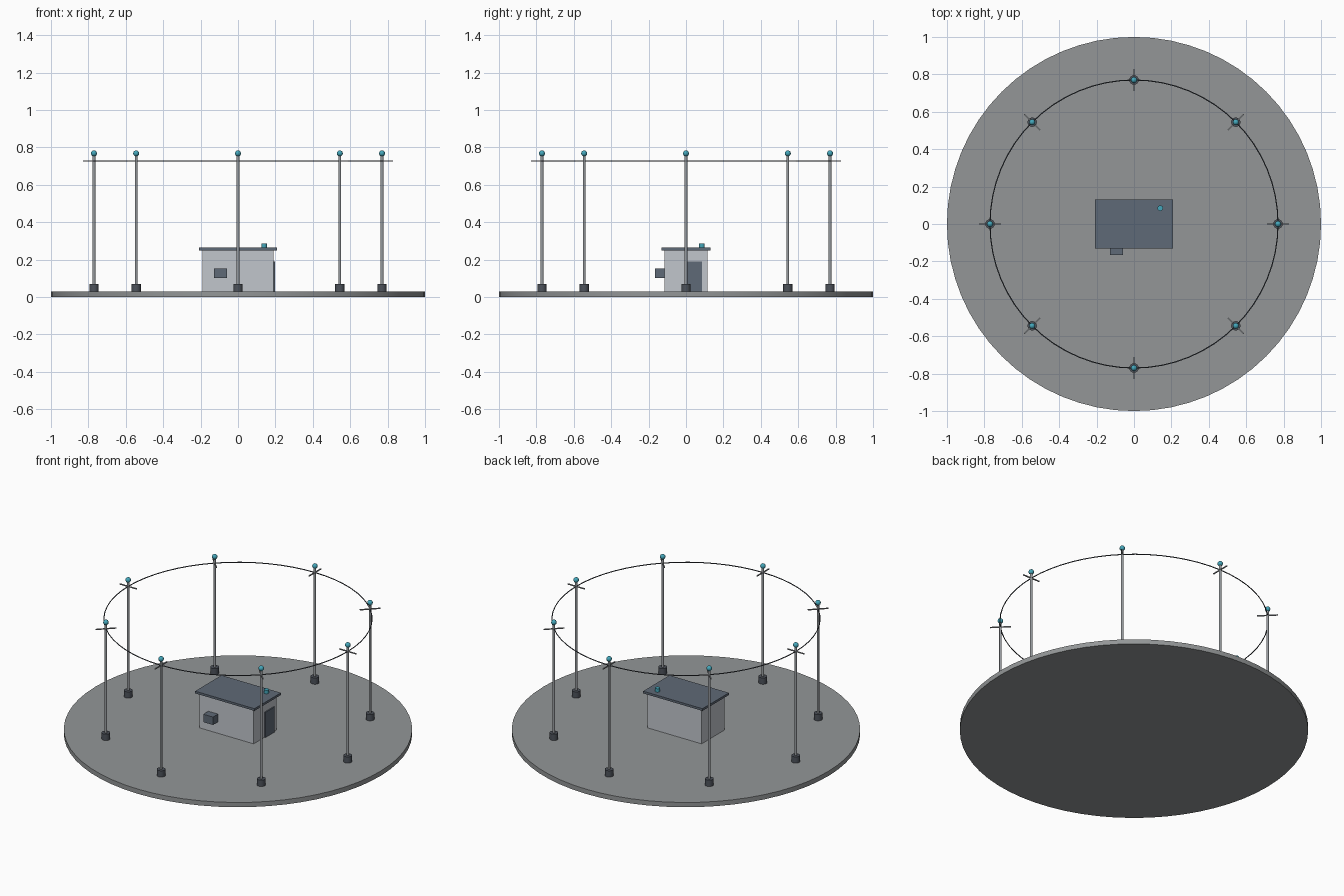
import bpy
import math
from mathutils import Vector

cube = bpy.data.objects.get("Cube")
if cube:
    bpy.data.objects.remove(cube, do_unlink=True)


def material(name, srgb):
    color = [(c / 255) ** 2.2 for c in srgb] + [1]
    mat = bpy.data.materials.new(name)
    mat.use_nodes = True
    mat.diffuse_color = color
    mat.node_tree.nodes["Principled BSDF"].inputs["Base Color"].default_value = color
    return mat


CONCRETE = material("concrete grey", (146, 149, 150))
WALL = material("pale wall grey", (192, 197, 203))
SLATE = material("slate blue", (95, 105, 118))
DARK = material("dark footing", (78, 83, 91))
STEEL = material("steel grey", (150, 154, 158))
TEAL = material("teal lamp", (70, 165, 185))


def finish(name, mat, smooth=False):
    obj = bpy.context.object
    obj.name = name
    obj.data.materials.append(mat)
    if smooth:
        bpy.ops.object.shade_smooth_by_angle(angle=math.radians(40))
    return obj


def box(name, low, high, mat):
    low, high = Vector(low), Vector(high)
    bpy.ops.mesh.primitive_cube_add(size=1, location=(low + high) / 2)
    bpy.context.object.scale = high - low
    bpy.ops.object.transform_apply(location=False, rotation=False)
    return finish(name, mat)


def cylinder(name, x, y, bottom, top, radius, sides, mat, smooth=True):
    bpy.ops.mesh.primitive_cylinder_add(
        vertices=sides, radius=radius, depth=top - bottom,
        location=(x, y, (bottom + top) / 2))
    return finish(name, mat, smooth)


# Ground slab
GROUND = 0.03
RING = 0.77
BAR_Z = 0.727
cylinder("ground_slab", 0, 0, 0, GROUND, 1, 64, CONCRETE)

# Hut with flat roof, door, wall unit and roof lamp
box("hut_walls", (-0.19, -0.115, GROUND), (0.19, 0.115, 0.25), WALL)
box("hut_roof", (-0.208, -0.132, 0.25), (0.208, 0.132, 0.264), SLATE)
box("hut_door", (0.185, -0.005, GROUND), (0.197, 0.085, 0.19), SLATE)
box("wall_unit", (-0.128, -0.165, 0.102), (-0.06, -0.11, 0.152), SLATE)
cylinder("roof_lamp", 0.14, 0.085, 0.264, 0.286, 0.015, 16, TEAL)

# Ring of masts, each with footing, radial crossbar and lamp
for i in range(8):
    angle = i * math.pi / 4
    x, y = RING * math.cos(angle), RING * math.sin(angle)
    cylinder(f"mast_footing_{i}", x, y, GROUND, 0.07, 0.025, 16, DARK)
    cylinder(f"mast_pole_{i}", x, y, 0.07, 0.76, 0.0075, 12, STEEL)
    bar = box(f"mast_crossbar_{i}", (-0.06, -0.003, -0.003), (0.06, 0.003, 0.003), STEEL)
    bar.location = (x, y, BAR_Z)
    bar.rotation_euler.z = angle
    bpy.ops.mesh.primitive_uv_sphere_add(
        segments=16, ring_count=10, radius=0.016, location=(x, y, 0.768))
    finish(f"mast_lamp_{i}", TEAL, True)

# Wire joining the masts
bpy.ops.mesh.primitive_torus_add(
    major_radius=RING, minor_radius=0.003, major_segments=64, minor_segments=6,
    location=(0, 0, BAR_Z))
finish("ring_wire", DARK, True)
